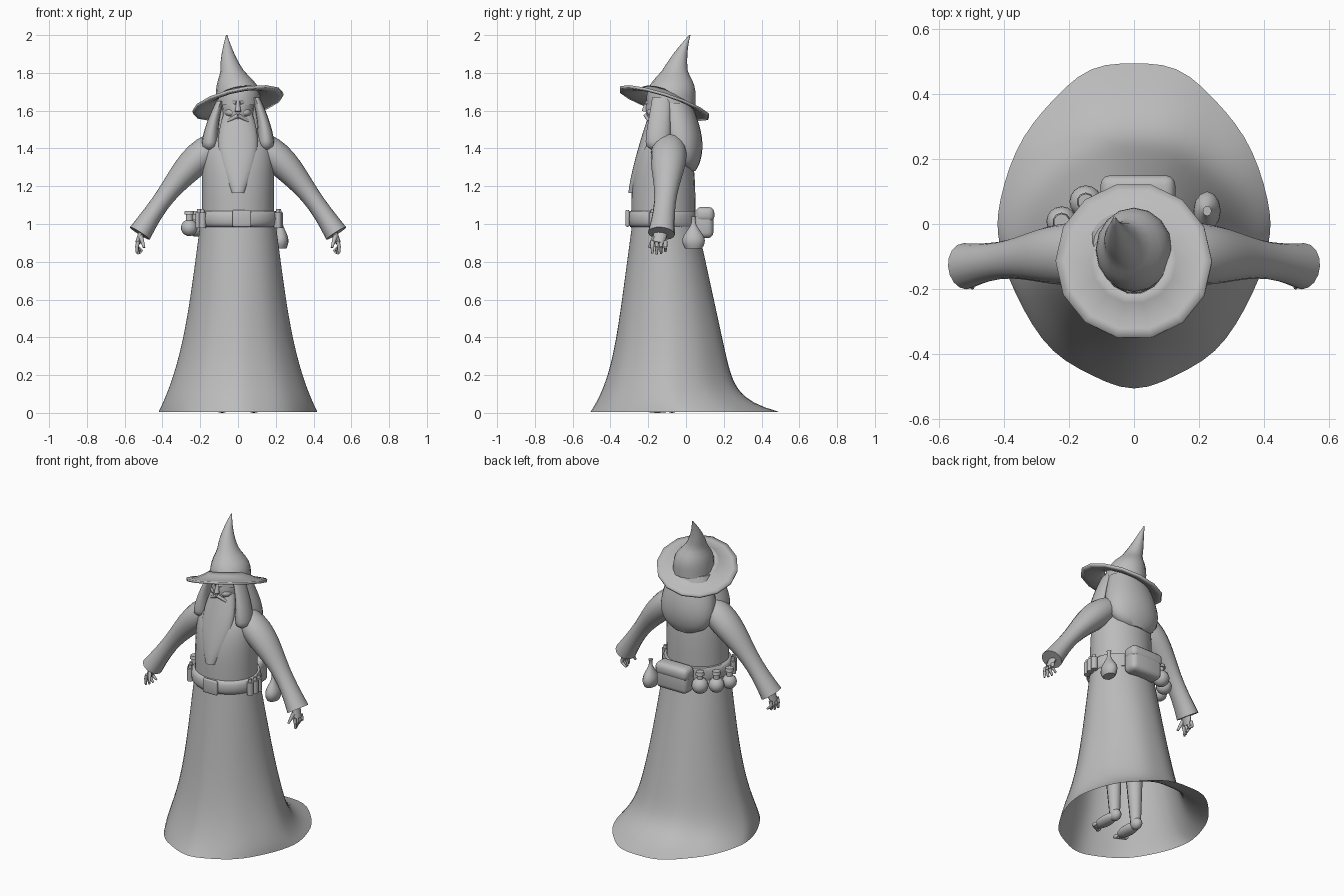
import bpy, bmesh, math
from math import sin, cos, pi
from mathutils import Vector

old = bpy.data.objects.get("Cube")
if old:
    bpy.data.objects.remove(old)

grey = bpy.data.materials.new("plain_grey")
grey.use_nodes = True
grey.diffuse_color = (.5, .5, .5, 1)
grey.node_tree.nodes["Principled BSDF"].inputs["Base Color"].default_value = grey.diffuse_color


def finish(name, bm):
    """Turn a bmesh into a smooth shaded grey object."""
    bmesh.ops.recalc_face_normals(bm, faces=bm.faces)
    mesh = bpy.data.meshes.new(name)
    bm.to_mesh(mesh)
    bm.free()
    mesh.materials.append(grey)
    part = bpy.data.objects.new(name, mesh)
    bpy.context.collection.objects.link(part)
    bpy.ops.object.select_all(action='DESELECT')
    part.select_set(True)
    bpy.context.view_layer.objects.active = part
    bpy.ops.object.shade_smooth_by_angle(angle=math.radians(50))
    return part


def loft(name, rings, capped=True):
    """Skin a list of equally sized point rings."""
    bm = bmesh.new()
    loops = [[bm.verts.new(point) for point in ring] for ring in rings]
    for lower, upper in zip(loops, loops[1:]):
        for i in range(len(lower)):
            bm.faces.new((lower[i - 1], lower[i], upper[i], upper[i - 1]))
    if capped:
        bm.faces.new(loops[0])
        bm.faces.new(loops[-1])
    return finish(name, bm)


def turn(sides):
    return [2 * pi * i / sides for i in range(sides)]


def stack(name, bottom, top, rule, steps=12, sides=24, fold=0, point=0, capped=True):
    """Horizontal ovals; rule(t) gives centre x, half width, front y and back y.
    Towards the bottom, fold ripples the outline and point narrows its ends."""
    rings = []
    for t in [i / steps for i in range(steps + 1)]:
        middle, half, front, back = rule(t)
        ring = []
        for a in turn(sides):
            ripple = 1 - fold * (1 - t) * sin(9 * a) * sin(a) ** 2
            reach = sin(a) * abs(sin(a)) ** (point * (1 - t))
            ring.append((middle + half * ripple * cos(a),
                         (front + back) / 2 + (back - front) / 2 * ripple * reach,
                         bottom + (top - bottom) * t))
        rings.append(ring)
    return loft(name, rings, capped)


def sweep(name, path, radius, steps=12, sides=16, depth=1):
    """Round sections square to a path; depth stretches them front to back."""
    rings = []
    for t in [i / steps for i in range(steps + 1)]:
        along = path(t + .01) - path(t - .01)
        side = along.cross(Vector((0, 1, 0))).normalized()
        front = side.cross(along).normalized() * depth
        rings.append([path(t) + radius(t) * (front * cos(a) + side * sin(a)) for a in turn(sides)])
    return loft(name, rings)


def rod(name, start, end, thick, thin, sides=10, depth=1):
    """Straight tapering bar."""
    start, end = Vector(start), Vector(end)
    return sweep(name, lambda t: start.lerp(end, t), lambda t: thick + (thin - thick) * t,
                 steps=1, sides=sides, depth=depth)


def ball(name, centre, size):
    bm = bmesh.new()
    bmesh.ops.create_uvsphere(bm, u_segments=16, v_segments=10, radius=1)
    bmesh.ops.scale(bm, vec=size, verts=bm.verts)
    bmesh.ops.translate(bm, vec=centre, verts=bm.verts)
    return finish(name, bm)


def box(name, centre, size, bevel):
    bm = bmesh.new()
    bmesh.ops.create_cube(bm, size=1)
    bmesh.ops.scale(bm, vec=size, verts=bm.verts)
    bmesh.ops.bevel(bm, geom=bm.edges[:], offset=bevel, segments=3, affect='EDGES', profile=.5)
    bmesh.ops.translate(bm, vec=centre, verts=bm.verts)
    return finish(name, bm)


# Flared skirt, open below, with soft folds and a trailing hem
def skirt_rule(t):
    flare = 1 - t
    return (0, .2 + .13 * flare + .09 * flare ** 4,
            -.285 - .13 * flare - .085 * flare ** 6,
            .06 + .22 * flare + .22 * flare ** 16)


stack("robe_skirt", .005, 1, skirt_rule, steps=40, sides=60, fold=.012, point=.2, capped=False)

# Upper robe closing over the shoulders
stack("robe_torso", .98, 1.52,
      lambda t: (0, .19 - .1 * t ** 9, -.29 + .13 * t ** 4, .05 - .07 * t ** 4))

# Belt with buckle and a row of vials
stack("belt", .985, 1.07,
      lambda t: (0, .2 + .015 * sin(pi * t) ** .5, -.295 - .015 * sin(pi * t) ** .5, .07), steps=8)
box("belt_buckle", (.02, -.31, 1.03), (.1, .02, .09), bevel=.008)
for i in range(5):
    angle = -.2 * i + (.1 if i < 3 else -2)
    x, y = .22 * cos(angle), -.12 + .19 * sin(angle)
    rod(f"belt_vial_{i}", (x, y, .98), (x, y, 1.06), .02, .02)
    rod(f"vial_stopper_{i}", (x, y, 1.05), (x, y, 1.08), .012, .01)

# Round flasks hanging around the right hip
for i in range(3):
    angle = pi * (.68 + .14 * i)
    x, y = -.02 + .24 * cos(angle), -.1 + .2 * sin(angle)
    ball(f"round_flask_{i}", (x, y, .98), [.05 - .003 * i] * 3)
    rod(f"flask_neck_{i}", (x, y, 1), (x, y, 1.07), .02, .018)
    rod(f"flask_lip_{i}", (x, y, 1.05), (x, y, 1.07), .028, .024)


# Tied pouch on the left hip, box bag at the back
def pouch_rule(t):
    swell = cos(5 * t - 1.2)
    return .225, .026 + .016 * swell, .005 - .025 * swell, .075 + .025 * swell


stack("hip_pouch", .87, 1.04, pouch_rule, sides=12)
box("back_bag", (.012, .095, 1.005), (.22, .1, .16), bevel=.03)
box("back_bag_flap", (.012, .1, 1.05), (.23, .1, .08), bevel=.03)

# Head and nose
ball("head", (0, -.115, 1.61), (.085, .1, .13))
rod("nose", (0, -.206, 1.65), (0, -.218, 1.595), .008, .017)

# Long tapering beard
stack("beard", 1.165, 1.585,
      lambda t: (0, .035 + .07 * sin(pi * t * .8), -.305 + .11 * t ** 1.3, -.24 + .14 * t))

# Broad fall of hair behind
stack("back_hair", 1.28, 1.64,
      lambda t: (0, .07 + .055 * t + .09 * sin(pi * t ** .6),
                 -.15 + .13 * (1 - t) ** 4, .05 - .02 * t + .045 * sin(pi * t ** .8)))


# Tilted, dished hat brim
def brim_ring(t):
    radius = .1 + .14 * t
    return [(radius * cos(a), -.115 + radius * sin(a),
             1.64 + .05 * (1 - t) ** 2 + radius * (.2 * cos(a) - .31 * sin(a))) for a in turn(14)]


brim = loft("hat_brim", [brim_ring(i / 5) for i in range(6)], capped=False)
rim = brim.modifiers.new("thickness", 'SOLIDIFY')
rim.thickness, rim.offset = .014, 0


# Rounded crown running into a leaning cone
def crown_rule(t):
    bulge = 1 / (1 + (2 * t) ** 4)
    half = max(.122 * bulge - .004, .115 * (1 - t) + .003)
    middle = -.08 + .1 * t ** 2.2
    return -.064 * (1 - bulge), half, middle - 1.1 * half, middle + 1.1 * half


stack("hat_crown", 1.63, 2, crown_rule, steps=14, sides=16)

# Mirrored parts
for side, s in (("left", 1), ("right", -1)):
    # Face details
    rod(f"{side}_brow", (s * .008, -.207, 1.64), (s * .06, -.175, 1.652), .011, .009)
    ball(f"{side}_cheek", (s * .035, -.168, 1.59), (.035, .04, .025))
    rod(f"{side}_moustache", (0, -.213, 1.575), (s * .055, -.195, 1.545), .012, .007)

    # Lock of hair beside the face
    stack(f"{side}_hair_lock", 1.39, 1.66 + .01 * s,
          lambda t: (s * (.15 - .055 * t ** 2), .02 + .023 * sin(pi * t ** .35),
                     -.18 - .035 * sin(pi * t ** .4), -.08), sides=14)

    # Sleeve, full at the shoulder and flared at the cuff
    sweep(f"{side}_sleeve",
          lambda t: Vector((s * (.1 + .42 * t), -.09 - .04 * t ** 2, 1.42 - .47 * abs(t) ** 1.4)),
          lambda t: .07 - .008 * t + .014 * sin(2 * pi * t), depth=1.15)

    # Hand
    rod(f"{side}_palm", (s * .5, -.13, .98), (s * .53, -.145, .9), .02, .015, depth=2)
    for i in range(4):
        y = -.178 + .023 * i
        knuckle = (s * .535, y, .88)
        rod(f"{side}_finger_{i}", (s * .528, y, .91), knuckle, .011, .01)
        rod(f"{side}_fingertip_{i}", knuckle,
            (s * (.535 - .01 * i), y, .84 + .004 * (i - 1) ** 2), .01, .006)
    rod(f"{side}_thumb", (s * .515, -.165, .935), (s * .497, -.195, .875), .013, .007)

    # Bare leg and foot under the skirt
    rod(f"{side}_leg", (s * .08, -.1, .5), (s * .08, -.08, .04), .06, .032)
    ball(f"{side}_heel", (s * .08, -.075, .036), (.033, .04, .036))
    ball(f"{side}_foot", (s * .085, -.15, .03), (.04, .1, .03))
    for i in range(5):
        ball(f"{side}_toe_{i}", (s * (.065 + .014 * i), -.245 + .007 * i, .02), (.011, .02, .012))
